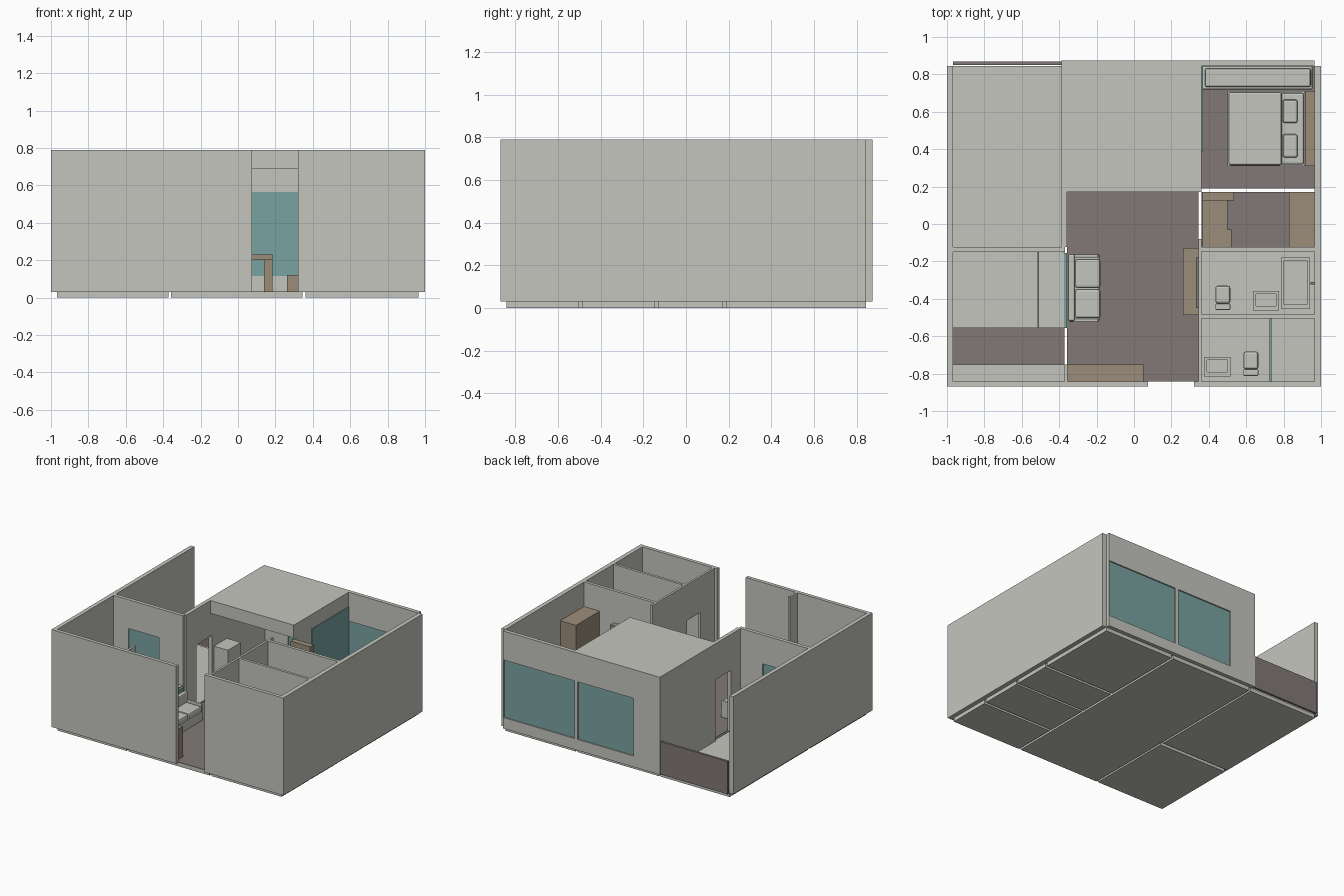
import bpy

if "Cube" in bpy.data.objects:
    bpy.data.objects.remove(bpy.data.objects["Cube"])

def mat(name, r, g, b):
    m = bpy.data.materials.new(name)
    m.diffuse_color = (r, g, b, 1)
    m.use_nodes = True
    m.node_tree.nodes["Principled BSDF"].inputs["Base Color"].default_value = m.diffuse_color
    return m

PALE = mat("pale_grey", .56, .56, .52)
BROWN = mat("dark_taupe", .22, .19, .18)
TAN = mat("tan_wood", .33, .27, .195)
TEAL = mat("teal_glass", .19, .37, .36)

def box(name, x, y, z, m=PALE, bevel=0):
    """Box spanning the given (min, max) ranges, optionally with rounded edges."""
    pts = [(a, b, c) for a in x for b in y for c in z]
    faces = [(0, 1, 3, 2), (4, 6, 7, 5), (0, 4, 5, 1), (2, 3, 7, 6), (0, 2, 6, 4), (1, 5, 7, 3)]
    me = bpy.data.meshes.new(name)
    me.from_pydata(pts, [], faces)
    me.materials.append(m)
    o = bpy.data.objects.new(name, me)
    bpy.context.collection.objects.link(o)
    if bevel:
        b = o.modifiers.new("round", 'BEVEL')
        b.width = bevel
        b.segments = 2
    return o

F, H = .03, .79      # floor top, wall top
SILL, HEAD = .115, .565

def wall(name, axis, along, across, holes=()):
    """Wall along 'x' or 'y' with rectangular openings (start, end, bottom, top)."""
    def piece(a, b, z0, z1):
        if b - a > .001 and z1 - z0 > .001:
            r = ((a, b), across) if axis == 'x' else (across, (a, b))
            box(name, r[0], r[1], (z0, z1))
    p = along[0]
    for a, b, z0, z1 in sorted(holes):
        piece(p, a, F, H)
        piece(a, b, F, z0)
        piece(a, b, z1, H)
        p = b
    piece(p, along[1], F, H)

# Floor slabs, one per room, with thin brown coverings
L, M, R = (-.968, -.372), (-.357, .345), (.362, .966)
box("balcony_floor", L, (-.122, .845), (0, F))
box("kitchen_floor", L, (-.842, -.15), (0, F))
box("living_floor", M, (-.842, .845), (0, F))
for n, y in (("shower_room", (-.842, -.505)), ("bathroom", (-.485, -.148)),
             ("dressing_room", (-.13, .17)), ("bedroom", (.19, .845))):
    box(n + "_floor", R, y, (0, F))
for n, x, y in (("kitchen", L, (-.842, -.15)), ("living", M, (-.842, .845)),
                ("dressing_room", R, (-.122, .17)), ("bedroom", R, (.19, .845))):
    box(n + "_floor_covering", x, y, (F, F + .003), BROWN)

# Outer walls
wall("left_wall", 'y', (-.87, .845), (-1, -.968))
wall("right_wall", 'y', (-.87, .845), (.966, 1))
wall("front_wall_left", 'x', (-.968, .075), (-.87, -.842))
wall("front_wall_right", 'x', (.32, .966), (-.87, -.842))
wall("back_wall", 'x', (-.387, .966), (.845, .875),
     [(-.16, .323, SILL, HEAD), (.35, .96, SILL, HEAD)])
box("back_window_living", (-.16, .323), (.853, .865), (SILL, HEAD), TEAL)
box("back_window_bedroom", (.35, .96), (.853, .865), (SILL, HEAD), TEAL)

# Inner walls
wall("balcony_side_wall", 'y', (-.122, .845), (-.387, -.357), [(0, .19, F, .51)])
wall("kitchen_back_wall", 'x', (-.968, -.37), (-.15, -.122), [(-.84, -.575, .3, HEAD)])
box("kitchen_window", (-.84, -.575), (-.141, -.131), (.3, HEAD), TEAL)
wall("kitchen_end_post", 'y', (-.842, -.75), (-.372, -.355))
wall("room_side_wall", 'y', (-.842, -.08), (.345, .362), [(-.67, -.508, F, .51)])
wall("bedroom_side_wall", 'y', (.17, .845), (.345, .362), [(.388, .845, SILL, .678)])
box("bedroom_glass", (.35, .368), (.388, .845), (SILL, .678), TEAL)
wall("shower_room_wall", 'x', (.362, .966), (-.505, -.485))
wall("bathroom_wall", 'x', (.362, .966), (-.148, -.124))

# Roof over the back of the living space, and the balcony parapet
box("roof", (-.387, .345), (.172, .875), (.69, H))
box("balcony_parapet", (-.968, -.387), (.85, .868), (F, .285), BROWN)

# Kitchen
box("kitchen_counter", (-.968, -.512), (-.555, -.15), (F, .25))
box("kitchen_side_counter", (-.51, -.375), (-.555, -.15), (F, .245))
box("kitchen_front_counter", L, (-.842, -.75), (F, .25))
box("kitchen_glass_divider", (-.374, -.357), (-.555, -.155), (F, .24), TEAL)

# Living space
box("entrance_cabinet", (-.355, .05), (-.842, -.752), (F, .27), TAN)
box("media_console", (.262, .345), (-.487, -.128), (F, .12), TAN)
box("screen", (.332, .345), (-.45, -.18), (.17, .33), BROWN)
box("fridge", (-.355, -.235), (.21, .37), (F, .42))

# Sofa
box("sofa_base", (-.35, -.185), (-.52, -.16), (F, .1), PALE, .008)
box("sofa_back", (-.352, -.315), (-.52, -.16), (F, .22), PALE, .01)
for y in (-.525, -.18):
    box("sofa_arm", (-.345, -.19), (y, y + .02), (F, .16), PALE, .006)
for y in (-.503, -.342):
    box("sofa_cushion", (-.315, -.18), (y, y + .155), (.1, .15), PALE, .012)

# Dining table under the roof
box("table_top", (-.1, .185), (.3, .55), (.2, .23), TAN)
for x in (-.1, .14):
    box("table_leg_panel", (x, x + .045), (.31, .54), (F, .2), TAN)

# Bedroom
box("window_bench", (.362, .955), (.72, .845), (F, .14), PALE, .008)
box("bench_cushion", (.38, .945), (.732, .832), (.14, .165), PALE, .01)
box("bed_base", (.5, .915), (.31, .71), (F, .1))
box("mattress", (.51, .91), (.318, .702), (.1, .15), PALE, .012)
box("blanket", (.506, .79), (.314, .706), (.1, .16), PALE, .01)
for y in (.355, .54):
    box("pillow", (.795, .875), (y, y + .125), (.145, .175), PALE, .012)
box("headboard", (.918, .966), (.31, .71), (F, .22), TAN)

# Dressing room
box("tall_shelf", (.365, .535), (.125, .17), (F, .685), TAN)
box("low_cabinet", (.365, .5), (-.03, .125), (F, .28), TAN)
box("corner_cabinet", (.365, .52), (-.122, -.03), (F, .28), TAN)
box("wardrobe", (.83, .966), (-.122, .17), (F, .6), TAN)

# Bathroom fittings
def basin(name, x, y, z):
    """Open tray: a solid bottom with four rims."""
    t, d = .016, z - .04
    box(name + "_body", x, y, (F, d))
    for r in ((x[0], x[0] + t), (x[1] - t, x[1])):
        box(name + "_rim", r, y, (d, z))
    for r in ((y[0], y[0] + t * 1.5), (y[1] - t, y[1])):
        box(name + "_rim", (x[0] + t, x[1] - t), r, (d, z))

def toilet(x, y):
    box("toilet_foot", (x + .02, x + .06), (y + .03, y + .1), (F, .08))
    box("toilet_bowl", (x, x + .08), (y + .035, y + .13), (.075, .125), PALE, .012)
    box("toilet_tank", (x, x + .08), (y, y + .035), (F, .19), PALE, .006)

basin("bathtub", (.785, .94), (-.455, -.178), .15)
box("bath_tap", (.945, .966), (-.323, -.31), (.18, .2), BROWN)
basin("bathroom_sink", (.635, .775), (-.463, -.358), .2)
basin("shower_room_sink", (.375, .515), (-.815, -.712), .2)
toilet(.435, -.46)
toilet(.585, -.812)
box("shower_screen", (.725, .735), (-.842, -.505), (F, .5), TEAL)
